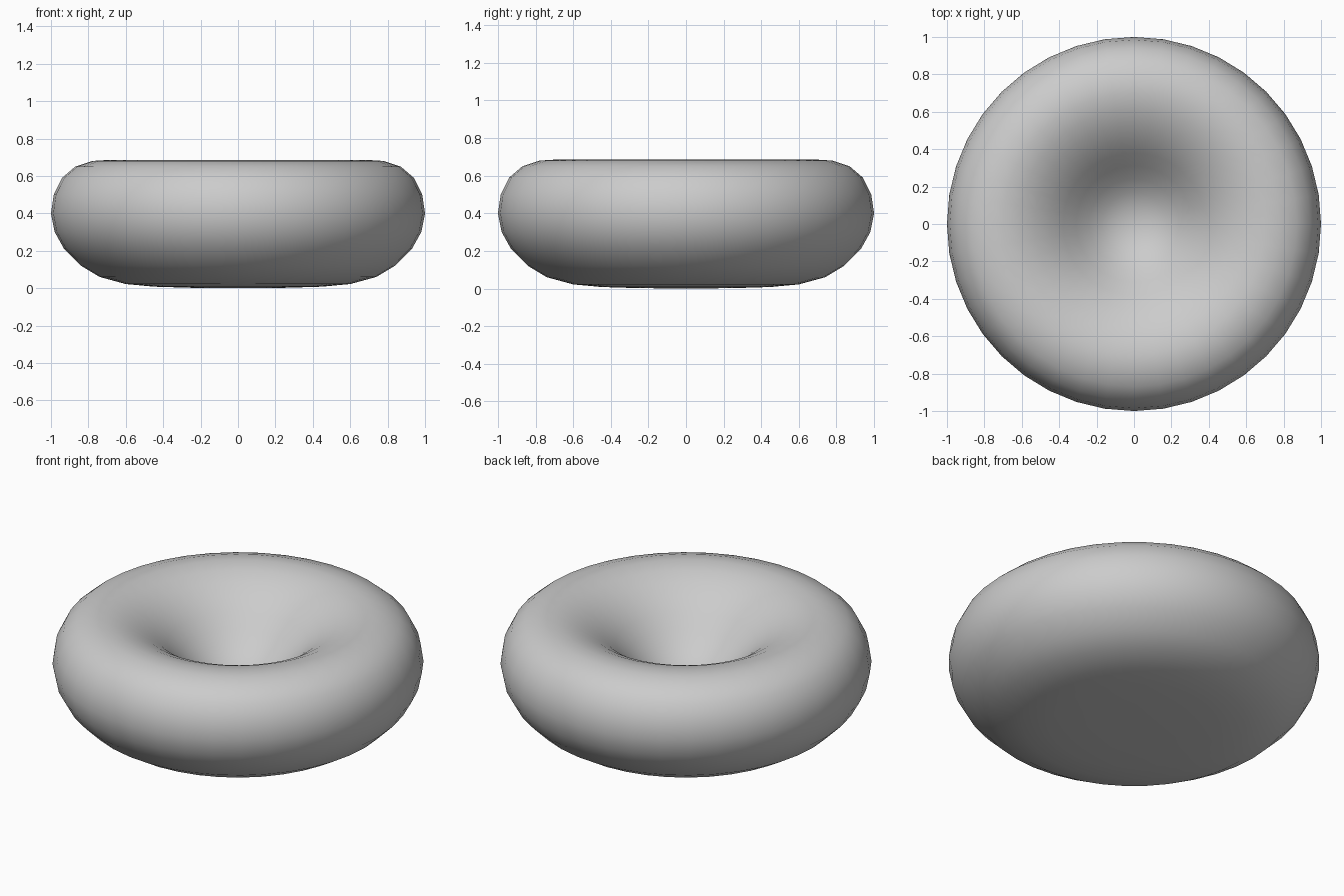
import bpy
import bmesh
from math import pi
from mathutils import Vector

cube = bpy.data.objects.get("Cube")
if cube:
    bpy.data.objects.remove(cube, do_unlink=True)

SEGMENTS = 40

# Plain grey surface
grey = bpy.data.materials.new("plain_grey")
grey.use_nodes = True
colour = (0.6, 0.6, 0.6, 1.0)
grey.diffuse_color = colour
grey.node_tree.nodes["Principled BSDF"].inputs["Base Color"].default_value = colour

# Half profile (radius, height): flat underside, round rim, deep dimple on top
profile = [
    (0, 0), (0.25, 0.002), (0.45, 0.008), (0.6, 0.022), (0.74, 0.06),
    (0.84, 0.12), (0.93, 0.21), (0.98, 0.3), (1.0, 0.4), (0.985, 0.5),
    (0.94, 0.59), (0.87, 0.65), (0.78, 0.68), (0.7, 0.685), (0.61, 0.665),
    (0.53, 0.63), (0.45, 0.58), (0.38, 0.52), (0.31, 0.45), (0.24, 0.385),
    (0.17, 0.335), (0.09, 0.3), (0, 0.29),
]

# Spin the profile into a closed body
bm = bmesh.new()
verts = [bm.verts.new((r, 0, z)) for r, z in profile]
edges = [bm.edges.new(pair) for pair in zip(verts, verts[1:])]
bmesh.ops.spin(bm, geom=verts + edges, cent=Vector(), axis=(0, 0, 1),
               angle=2 * pi, steps=SEGMENTS, use_merge=True)
bmesh.ops.remove_doubles(bm, verts=bm.verts, dist=0.0005)
bmesh.ops.recalc_face_normals(bm, faces=bm.faces)

mesh = bpy.data.meshes.new("dimpled_disc")
bm.to_mesh(mesh)
bm.free()
mesh.materials.append(grey)
mesh.shade_smooth()
disc = bpy.data.objects.new("dimpled_disc", mesh)
bpy.context.collection.objects.link(disc)
